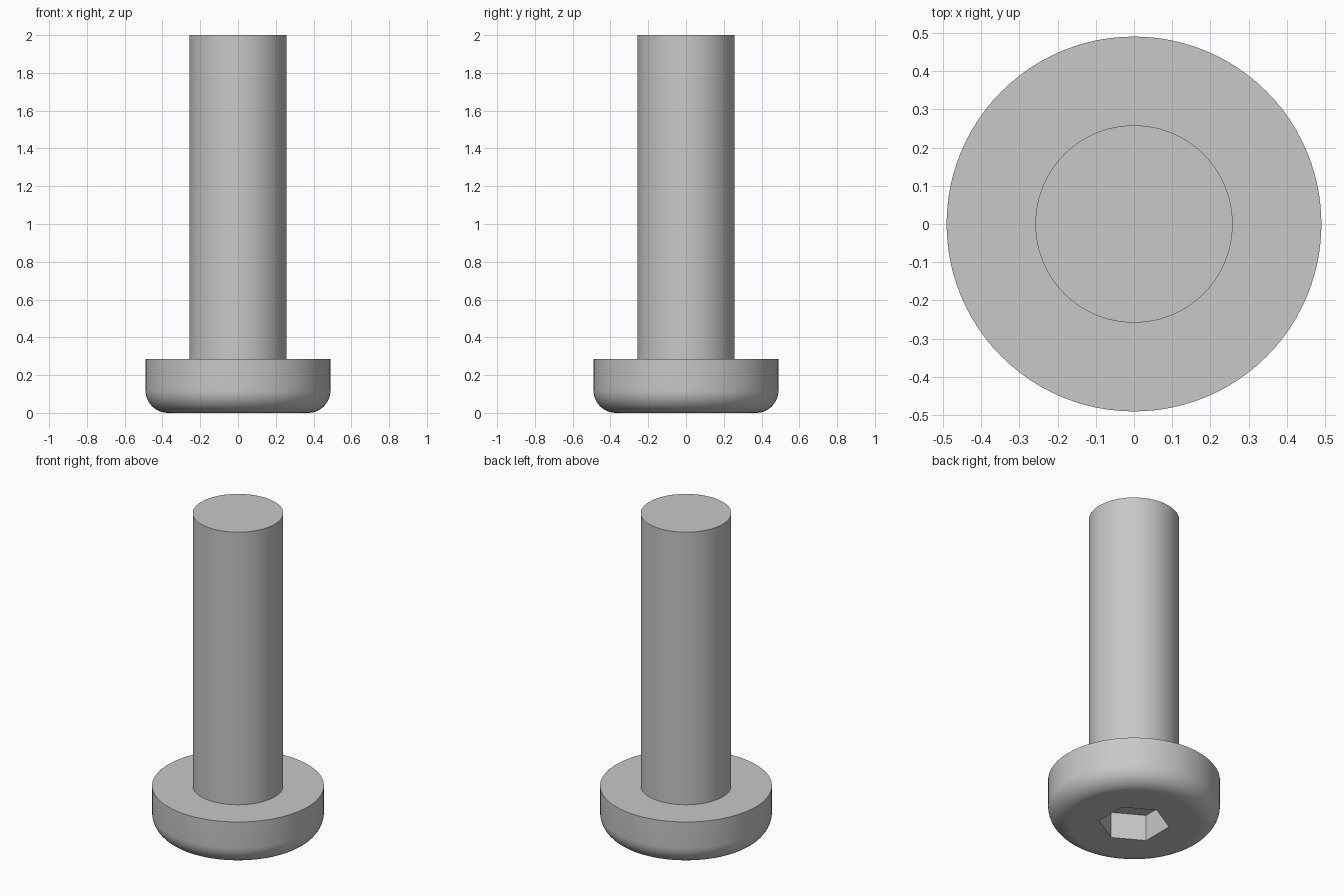
import bpy, bmesh, math

if "Cube" in bpy.data.objects:
    bpy.data.objects.remove(bpy.data.objects["Cube"])

SEG = 96                       # multiple of 6, so socket corners land on vertices
HEAD_R, HEAD_H, FILLET = 0.49, 0.285, 0.12
SHAFT_R, TOP = 0.258, 2.0
HEX_R, HEX_DEPTH = 0.202, 0.165
HEX_TURN = math.radians(30)    # socket corners on the y axis


def circle(a, r):
    return r


def hexagon(a, r):
    t = (a - HEX_TURN + 1e-9) % (math.pi / 3) - math.pi / 6
    return r * math.cos(math.pi / 6) / math.cos(t)


# Rings from the socket floor, over the head, up to the shaft tip
rings = [(hexagon, HEX_R, HEX_DEPTH), (hexagon, HEX_R, 0.0),
         (circle, HEAD_R - FILLET - 0.01, 0.0)]
for i in range(13):            # rounded lower rim of the head
    t = math.pi / 2 * i / 12
    rings.append((circle, HEAD_R - FILLET + FILLET * math.sin(t),
                  FILLET - FILLET * math.cos(t)))
rings += [(circle, HEAD_R, HEAD_H), (circle, SHAFT_R, HEAD_H),
          (circle, SHAFT_R, TOP)]

bm = bmesh.new()
loops = []
for shape, r, z in rings:
    loop = []
    for k in range(SEG):
        a = 2 * math.pi * k / SEG
        rr = shape(a, r)
        loop.append(bm.verts.new((rr * math.cos(a), rr * math.sin(a), z)))
    loops.append(loop)
for lo, hi in zip(loops, loops[1:]):
    for k in range(SEG):
        n = (k + 1) % SEG
        bm.faces.new((lo[k], lo[n], hi[n], hi[k]))
bm.faces.new(loops[0][::-1])   # socket floor
bm.faces.new(loops[-1])        # shaft tip
bmesh.ops.recalc_face_normals(bm, faces=bm.faces)

mesh = bpy.data.meshes.new("socket_head_bolt")
bm.to_mesh(mesh)
bm.free()
bolt = bpy.data.objects.new("socket_head_bolt", mesh)
bpy.context.collection.objects.link(bolt)

# Plain grey metal
grey = bpy.data.materials.new("light_grey")
grey.diffuse_color = (0.58, 0.58, 0.58, 1.0)
grey.use_nodes = True
grey.node_tree.nodes["Principled BSDF"].inputs["Base Color"].default_value = grey.diffuse_color
mesh.materials.append(grey)

bpy.context.view_layer.objects.active = bolt
bolt.select_set(True)
bpy.ops.object.shade_smooth_by_angle(angle=math.radians(30))
